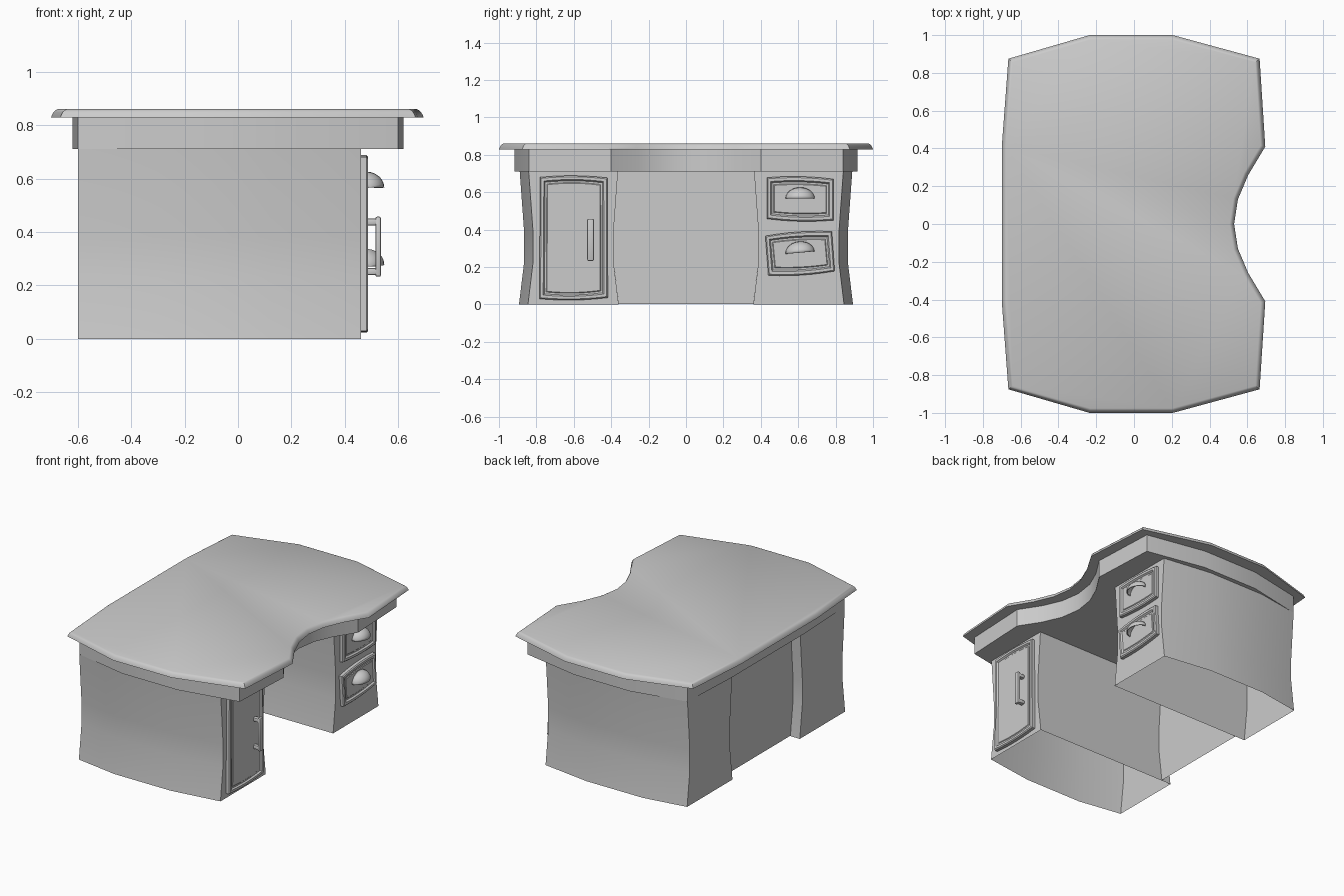
import bpy, bmesh, math
from mathutils import Vector, Matrix

if "Cube" in bpy.data.objects:
    bpy.data.objects.remove(bpy.data.objects["Cube"])


def finish(bm, name, angle=30):
    bmesh.ops.recalc_face_normals(bm, faces=bm.faces)
    me = bpy.data.meshes.new(name)
    bm.to_mesh(me)
    bm.free()
    ob = bpy.data.objects.new(name, me)
    bpy.context.collection.objects.link(ob)
    bpy.ops.object.select_all(action='DESELECT')
    ob.select_set(True)
    bpy.context.view_layer.objects.active = ob
    bpy.ops.object.shade_smooth_by_angle(angle=math.radians(angle))
    return ob


def loft(name, rings, closed=True, cap_first=False, cap_last=False):
    """Skin a list of equal-length point rings."""
    bm = bmesh.new()
    vs = [[bm.verts.new(p) for p in r] for r in rings]
    n = len(vs[0])
    for a, b in zip(vs, vs[1:]):
        for i in range(n if closed else n - 1):
            j = (i + 1) % n
            bm.faces.new((a[i], a[j], b[j], b[i]))
    if cap_first:
        bm.faces.new(vs[0][::-1])
    if cap_last:
        bm.faces.new(vs[-1])
    return finish(bm, name)


def mirrored(half):
    """Complete an outline whose first point lies on y = 0."""
    return half + [(x, -y) for x, y in half[:0:-1]]


def inset(poly, d):
    """Mitred inward offset of a counter-clockwise outline."""
    out = []
    for i, p in enumerate(poly):
        p, a, b = Vector(p), Vector(poly[i - 1]), Vector(poly[(i + 1) % len(poly)])
        e1, e2 = (p - a).normalized(), (b - p).normalized()
        n1, n2 = Vector((-e1.y, e1.x)), Vector((-e2.y, e2.x))
        out.append(tuple(p + (n1 + n2) * d / (1 + n1.dot(n2))))
    return out


# Table top with rounded upper edge
top = mirrored([(.53, 0), (.55, .13), (.605, .26), (.695, .41), (.665, .875),
                (.205, 1), (-.235, 1), (-.665, .875), (-.7, .41)])
loft("desk_top", [[(x, y, z) for x, y in inset(top, d)] for d, z in
                  ((0, .828), (.003, .838), (.010, .850), (.016, .856), (.024, .86))],
     cap_first=True, cap_last=True)

# Apron block under the top
apron = mirrored([(.455, 0), (.475, .135), (.53, .26), (.62, .40), (.60, .84),
                  (.19, .918), (-.22, .918), (-.60, .84), (-.62, .40)])
loft("apron", [[(x, y, z) for x, y in apron] for z in (.71, .829)],
     cap_first=True, cap_last=True)

# Waisted pedestals, open at the bottom
waist = [(0, 0), (.23, .028), (.38, .028), (.71, .004)]
outer = [(.46, .845), (.12, .893), (-.30, .893), (-.60, .845)]
for name, s in (("door_pedestal", -1), ("drawer_pedestal", 1)):
    loft(name, [[(x, s * (y - w), z) for x, y in outer] +
                [(-.60, s * (.36 + w), z), (.46, s * (.36 + w), z)] for z, w in waist])

# Recessed back panel across the kneehole
loft("back_panel", [[(-.53, -.36 - w, max(z, .003)), (-.53, .36 + w, max(z, .003))]
                    for z, w in waist], closed=False)


def front_panel(name, tl, tr, br, bl, bulge):
    """Framed panel on the pedestal face; corners are (y, z)."""
    pts, n = [], 6
    mid = sum((Vector(c) for c in (tl, tr, br, bl)), Vector((0, 0))) / 4
    for a, b, k in ((bl, br, -bulge), (br, tr, 0), (tr, tl, bulge), (tl, bl, 0)):
        for i in range(n):
            t = i / n
            p = Vector(a).lerp(Vector(b), t)
            pts.append(p + Vector((0, k * 4 * t * (1 - t))))
    hw, hh = (tr[0] - tl[0]) / 2, (tl[1] - bl[1]) / 2
    rings = []
    for d, x in ((0, .458), (0, .481), (.006, .487), (.020, .487), (.027, .477), (.036, .477), (.040, .481)):
        rings.append([(x, mid.x + (p.x - mid.x) * (1 - d / hw),
                       mid.y + (p.y - mid.y) * (1 - d / hh)) for p in pts])
    return loft(name, rings, cap_last=True)


front_panel("cupboard_door", (-.78, .68), (-.42, .677), (-.418, .036), (-.784, .03), .010)
front_panel("upper_drawer", (.432, .678), (.788, .67), (.788, .45), (.432, .458), .010)
front_panel("lower_drawer", (.424, .366), (.78, .39), (.795, .178), (.44, .155), .010)


def rounded_box(name, center, size, bevel):
    bm = bmesh.new()
    bmesh.ops.create_cube(bm, size=1, matrix=Matrix.Translation(center) @ Matrix.Diagonal((*size, 1)))
    bmesh.ops.bevel(bm, geom=bm.edges[:], offset=bevel, segments=2, affect='EDGES', profile=.5)
    return finish(bm, name, 40)


# Door bar handle
rounded_box("door_handle_bar", (.525, -.51, .345), (.021, .036, .225), .007)
for z in (.252, .438):
    rounded_box("door_handle_leg", (.503, -.51, z), (.05, .03, .026), .006)


def cup_pull(name, y, z, tilt):
    """Quarter-dome shell, open underneath."""
    rings = []
    for i in range(13):
        a = math.pi * i / 12
        ring = []
        for j in range(7):
            b = math.pi / 2 * j / 6
            ring.append((.064 * math.sin(a) * math.cos(b), -.075 * math.cos(a),
                         .057 * math.sin(a) * math.sin(b)))
        rings.append(ring)
    ob = loft(name, rings, closed=False)
    bm = bmesh.new()
    bm.from_mesh(ob.data)
    bmesh.ops.remove_doubles(bm, verts=bm.verts, dist=1e-5)
    bmesh.ops.recalc_face_normals(bm, faces=bm.faces)
    bm.to_mesh(ob.data)
    bm.free()
    ob.location = (.481, y, z)
    ob.rotation_euler.x = tilt
    m = ob.modifiers.new("thickness", 'SOLIDIFY')
    m.thickness = .006
    m.offset = 0


cup_pull("upper_drawer_pull", .61, .566, 0)
cup_pull("lower_drawer_pull", .61, .277, math.radians(5))
